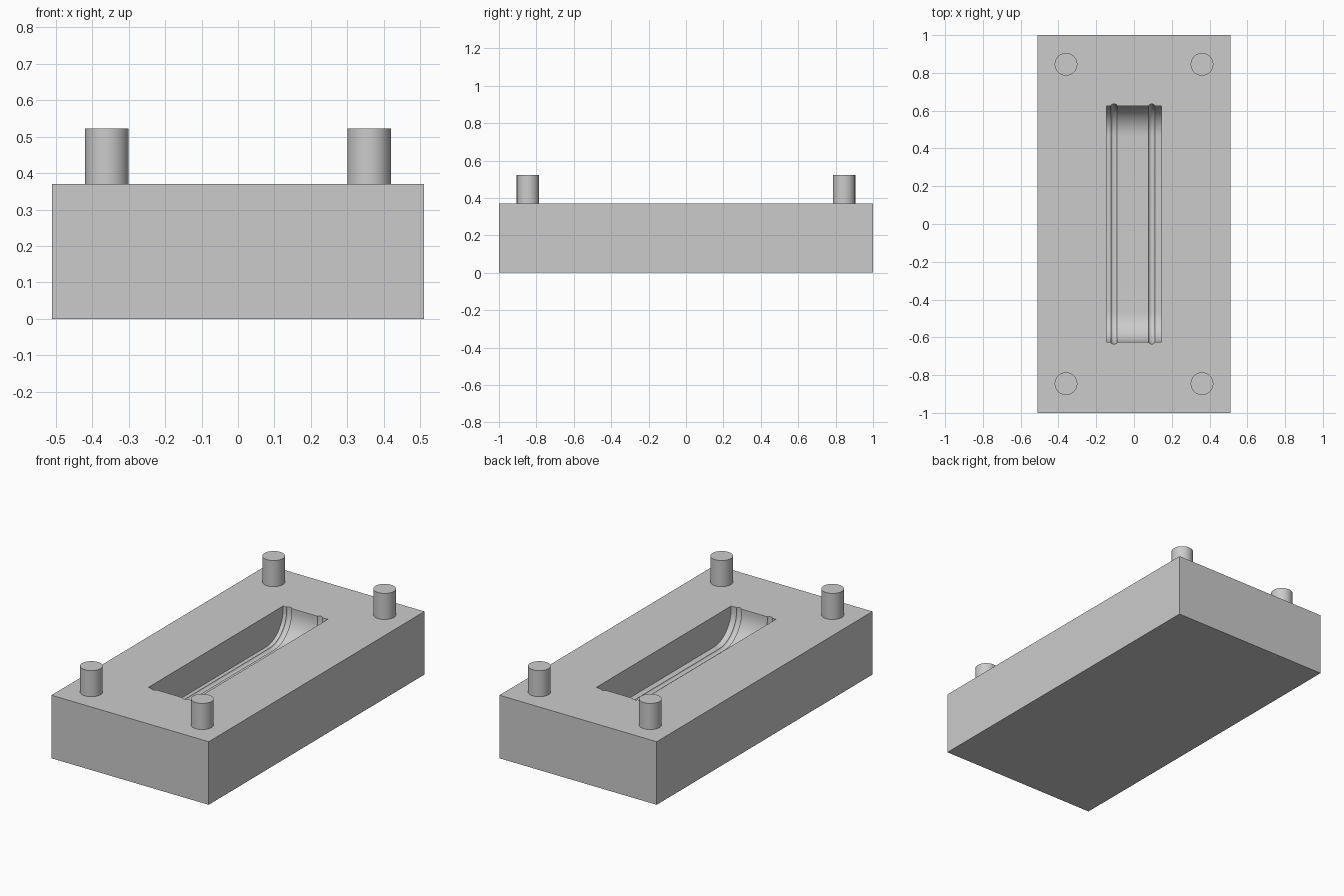
import bpy, bmesh, math

BLOCK = (1.02, 2.0, 0.37)
PIN_X, PIN_Y, PIN_R, PIN_TOP = 0.36, 0.845, 0.06, 0.523
HALF_W, HALF_L, DEPTH, ROUND = 0.145, 0.625, 0.18, 0.16
GROOVES, GROOVE_R, GROOVE_DEPTH = (-0.106, 0.094), 0.016, 0.01

if "Cube" in bpy.data.objects:
    bpy.data.objects.remove(bpy.data.objects["Cube"], do_unlink=True)

grey = bpy.data.materials.new("plain grey")
grey.use_nodes = True
colour = (0.6, 0.6, 0.6, 1)
grey.diffuse_color = colour
grey.node_tree.nodes["Principled BSDF"].inputs["Base Color"].default_value = colour


def finish(name, bm):
    bmesh.ops.recalc_face_normals(bm, faces=bm.faces)
    mesh = bpy.data.meshes.new(name)
    bm.to_mesh(mesh)
    bm.free()
    mesh.materials.append(grey)
    obj = bpy.data.objects.new(name, mesh)
    bpy.context.collection.objects.link(obj)
    return obj


def activate(obj):
    bpy.ops.object.select_all(action='DESELECT')
    obj.select_set(True)
    bpy.context.view_layer.objects.active = obj


def shade(obj):
    activate(obj)
    bpy.ops.object.shade_smooth_by_angle(angle=math.radians(30))


# Lengthwise trough outline, grown outward by the given amount
def trough_outline(grow):
    radius, steps = ROUND + grow, 16
    cy, cz = HALF_L - ROUND, BLOCK[2] - DEPTH + ROUND
    half = [(HALF_L + grow, BLOCK[2] + 0.1)]
    for i in range(steps + 1):
        a = math.pi / 2 * i / steps
        half.append((cy + radius * math.cos(a), cz - radius * math.sin(a)))
    return half + [(-y, z) for y, z in reversed(half)]


# Block
bm = bmesh.new()
bmesh.ops.create_cube(bm, size=1)
bmesh.ops.scale(bm, vec=BLOCK, verts=bm.verts)
bmesh.ops.translate(bm, vec=(0, 0, BLOCK[2] / 2), verts=bm.verts)
block = finish("mould_block", bm)

# Cavity cutter: outlines lofted across x, swelling at the two ring grooves
stations = [(-HALF_W, 0)]
for gx in GROOVES:
    for i in range(9):
        a = math.pi * i / 8
        stations.append((gx - GROOVE_R * math.cos(a), GROOVE_DEPTH * math.sin(a)))
stations.append((HALF_W, 0))

bm = bmesh.new()
rings = [[bm.verts.new((x, y, z)) for y, z in trough_outline(g)] for x, g in stations]
for a, b in zip(rings, rings[1:]):
    for i in range(len(a)):
        j = (i + 1) % len(a)
        bm.faces.new((a[i], a[j], b[j], b[i]))
bm.faces.new(rings[0])
bm.faces.new(rings[-1])
cutter = finish("cavity_cutter", bm)
cutter.hide_render = True

cut = block.modifiers.new("cavity", 'BOOLEAN')
cut.operation = 'DIFFERENCE'
cut.solver = 'EXACT'
cut.object = cutter
activate(block)
bpy.ops.object.modifier_apply(modifier=cut.name)
bpy.data.objects.remove(cutter, do_unlink=True)
shade(block)

# Four alignment pins
for sx, side in ((1, "left"), (-1, "right")):
    for sy, end in ((-1, "front"), (1, "back")):
        bm = bmesh.new()
        height = PIN_TOP - BLOCK[2]
        bmesh.ops.create_cone(bm, cap_ends=True, segments=48,
                              radius1=PIN_R, radius2=PIN_R, depth=height)
        bmesh.ops.translate(bm, verts=bm.verts,
                            vec=(sx * PIN_X, sy * PIN_Y, BLOCK[2] + height / 2))
        shade(finish(f"{end}_{side}_pin", bm))
